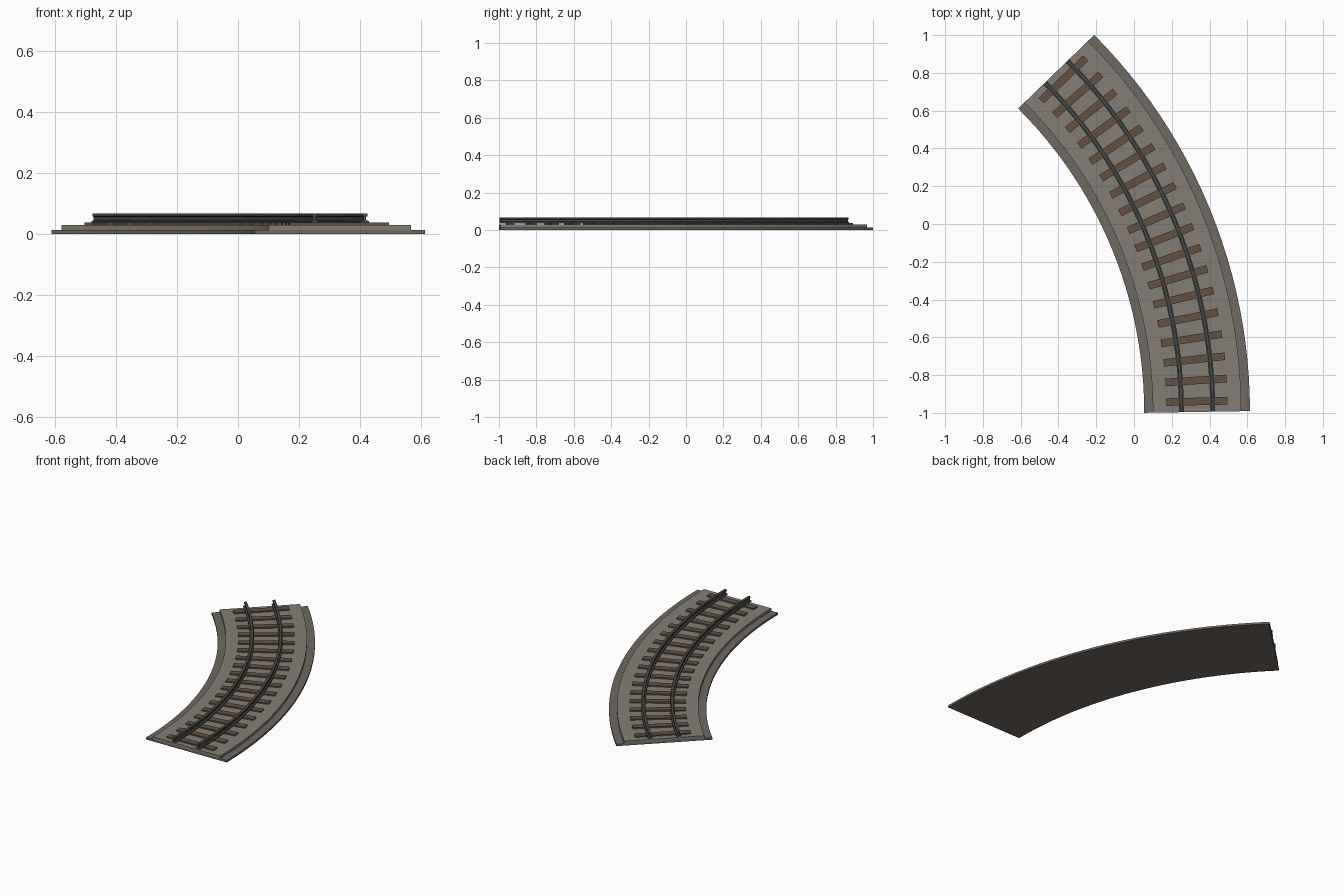
import bpy, bmesh, math

if "Cube" in bpy.data.objects:
    bpy.data.objects.remove(bpy.data.objects["Cube"])

R, CX, CY = 2.547, -2.213, -0.995   # track centreline radius and arc centre
SWEEP, SEGS = math.radians(45), 24


def material(name, rgb):
    m = bpy.data.materials.new(name)
    m.diffuse_color = (*rgb, 1)
    m.use_nodes = True
    m.node_tree.nodes["Principled BSDF"].inputs["Base Color"].default_value = m.diffuse_color
    return m


def finish(bm, name, mat):
    bmesh.ops.recalc_face_normals(bm, faces=bm.faces)
    me = bpy.data.meshes.new(name)
    bm.to_mesh(me)
    bm.free()
    ob = bpy.data.objects.new(name, me)
    bpy.context.collection.objects.link(ob)
    me.materials.append(mat)
    return ob


def sweep(name, profile, mat):
    """Sweep a closed (offset, z) profile along the arc; ends square to the end chords."""
    bm = bmesh.new()
    rings = []
    half = SWEEP / SEGS / 2
    for i in range(SEGS + 1):
        a = SWEEP * i / SEGS
        f = a + (half if i == 0 else -half if i == SEGS else 0)
        rings.append([bm.verts.new((CX + R * math.cos(a) + d * math.cos(f),
                                    CY + R * math.sin(a) + d * math.sin(f), z))
                      for d, z in profile])
    n = len(profile)
    for r0, r1 in zip(rings, rings[1:]):
        for j in range(n):
            k = (j + 1) % n
            bm.faces.new((r0[j], r0[k], r1[k], r1[j]))
    bm.faces.new(rings[0])
    bm.faces.new(rings[-1])
    return finish(bm, name, mat)


def rect(w, z0, z1):
    return [(-w, z0), (w, z0), (w, z1), (-w, z1)]


base_mat = material("dark_gravel", (0.16, 0.14, 0.12))
ballast_mat = material("gravel", (0.23, 0.21, 0.18))
wood_mat = material("wood", (0.13, 0.08, 0.05))
steel_mat = material("steel", (0.065, 0.065, 0.062))

# two-step track bed
sweep("track_bed_base", rect(0.28, 0, 0.013), base_mat)
sweep("ballast", rect(0.234, 0.013, 0.029), ballast_mat)

# rails: foot, web and head
half = [(0.013, 0.036), (0.013, 0.042), (0.004, 0.045),
        (0.004, 0.056), (0.008, 0.058), (0.008, 0.067)]
profile = half + [(-d, z) for d, z in reversed(half)]
for name, off in (("inner_rail", -0.083), ("outer_rail", 0.083)):
    sweep(name, [(d + off, z) for d, z in profile], steel_mat)

# sleepers, evenly spaced and radial
N = 18
for i in range(N):
    a = SWEEP * (i + 0.5) / N
    bm = bmesh.new()
    bmesh.ops.create_cube(bm, size=1)
    bmesh.ops.scale(bm, vec=(0.325, 0.04, 0.012), verts=bm.verts)
    ob = finish(bm, f"sleeper_{i + 1}", wood_mat)
    ob.location = (CX + R * math.cos(a), CY + R * math.sin(a), 0.031)
    ob.rotation_euler.z = a
